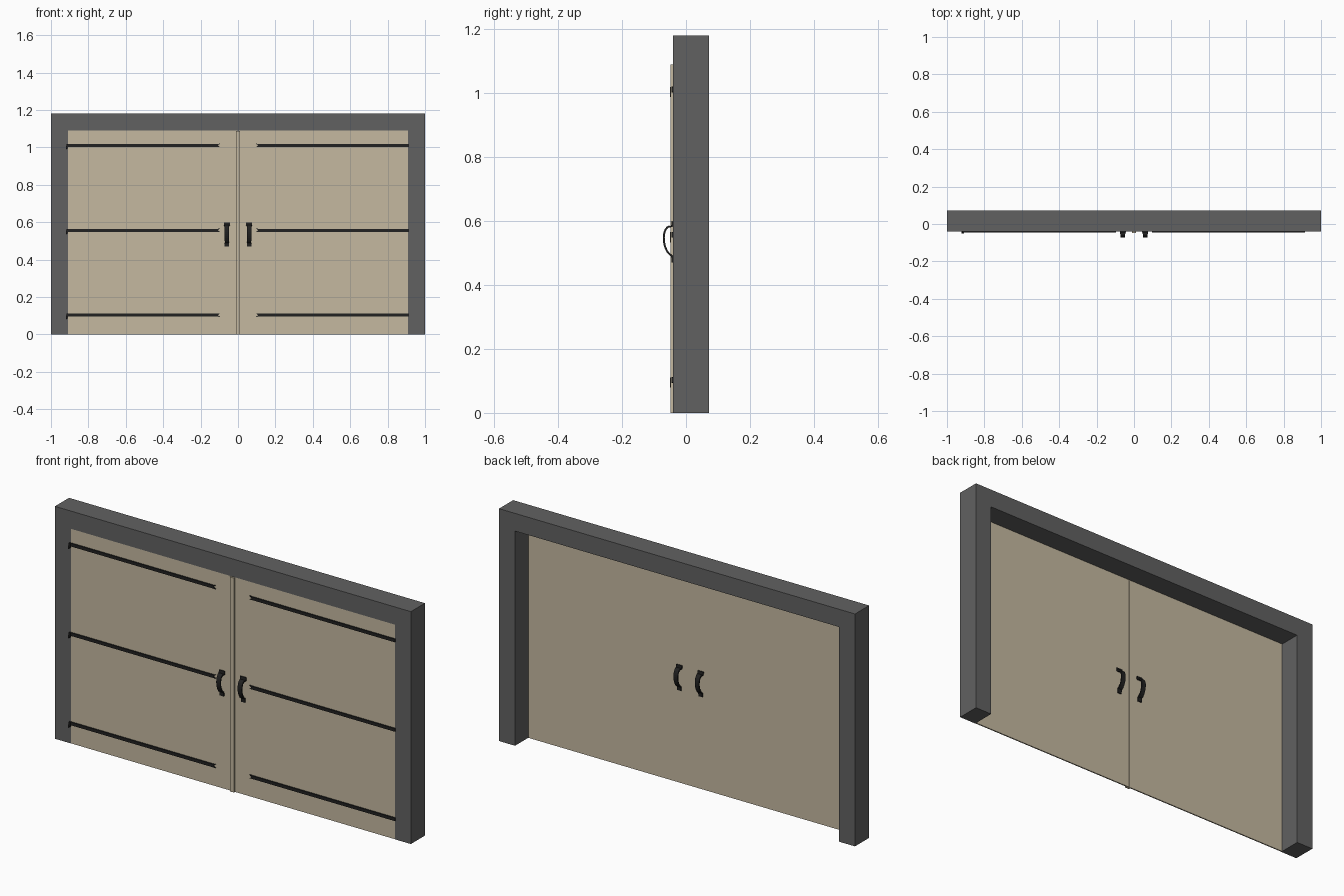
import bpy, bmesh, math
from mathutils import Vector

if "Cube" in bpy.data.objects:
    bpy.data.objects.remove(bpy.data.objects["Cube"])


def material(name, rgb):
    m = bpy.data.materials.new(name)
    m.diffuse_color = (*rgb, 1)
    m.use_nodes = True
    m.node_tree.nodes["Principled BSDF"].inputs["Base Color"].default_value = m.diffuse_color
    return m


STONE = material("grey_frame", (0.12, 0.12, 0.12))
WOOD = material("tan_wood", (0.555, 0.485, 0.352))
IRON = material("black_iron", (0.015, 0.015, 0.015))


def finish(name, bm, mat):
    bmesh.ops.recalc_face_normals(bm, faces=bm.faces)
    me = bpy.data.meshes.new(name)
    bm.to_mesh(me)
    bm.free()
    me.materials.append(mat)
    ob = bpy.data.objects.new(name, me)
    bpy.context.collection.objects.link(ob)
    return ob


def prism(name, outline, y0, y1, mat):
    """Extrude an (x, z) outline from y0 to y1."""
    bm = bmesh.new()
    face = bm.faces.new([bm.verts.new((x, y0, z)) for x, z in outline])
    ext = bmesh.ops.extrude_face_region(bm, geom=[face])
    verts = [g for g in ext["geom"] if isinstance(g, bmesh.types.BMVert)]
    bmesh.ops.translate(bm, verts=verts, vec=(0, y1 - y0, 0))
    return finish(name, bm, mat)


def rect(x0, x1, z0, z1):
    return [(x0, z0), (x1, z0), (x1, z1), (x0, z1)]


def handle(name, x, base, out):
    """Bowed pull bar with flat end plates; out is -1 (front) or 1 (back)."""
    # centre line as (distance from door, height, half width)
    path = [(0.002, 0.599, 0.016), (0.004, 0.583, 0.016)]
    for i in range(13):
        a = math.radians(80 - i * 160 / 12)
        z = 0.537 + 0.046 * math.sin(a)
        d = 0.005 + 0.024 * math.cos(a) + 0.005 * math.sin(a)
        path.append((d, z, 0.0125 - 0.002 * i / 12))
    path += [(0.003, 0.486, 0.011), (0.002, 0.47, 0.011)]
    bm = bmesh.new()
    rings = []
    for i, (d, z, w) in enumerate(path):
        a, b = path[max(i - 1, 0)], path[min(i + 1, len(path) - 1)]
        t = Vector((b[0] - a[0], b[1] - a[1])).normalized()
        n = Vector((-t.y, t.x)) * 0.003
        rings.append([bm.verts.new((x + sx * w, base + out * (d + sn * n.x), z + sn * n.y))
                      for sx, sn in ((-1, -1), (1, -1), (1, 1), (-1, 1))])
    for r, s in zip(rings, rings[1:]):
        for k in range(4):
            bm.faces.new((r[k], r[(k + 1) % 4], s[(k + 1) % 4], s[k]))
    bm.faces.new(rings[0])
    bm.faces.new(rings[-1])
    return finish(name, bm, IRON)


# Surrounding frame: two jambs and a lintel in one piece
prism("door_frame", [(-1, 0), (-0.91, 0), (-0.91, 1.09), (0.91, 1.09),
                     (0.91, 0), (1, 0), (1, 1.18), (-1, 1.18)], -0.041, 0.072, STONE)

# Strip covering the joint between the leaves
prism("centre_strip", rect(-0.011, 0.011, 0, 1.089), -0.049, -0.036, WOOD)

for s, side in ((-1, "left"), (1, "right")):
    # Thin door leaf
    prism(side + "_door", rect(*sorted((s * 0.0015, s * 0.91)), 0, 1.09), -0.040, -0.034, WOOD)
    # Pull handles on both faces
    handle(side + "_front_handle", s * 0.06, -0.040, -1)
    handle(side + "_back_handle", s * 0.06, -0.034, 1)
    # Strap hinges with forked tips
    for z, level in ((0.103, "lower"), (0.557, "middle"), (1.011, "upper")):
        h = 0.008
        strap = [(0.914, z - h), (0.914, z + h), (0.108, z + h), (0.096, z + h + 0.001),
                 (0.107, z), (0.096, z - h - 0.001), (0.108, z - h)]
        prism(f"{side}_{level}_strap", [(s * x, q) for x, q in strap], -0.046, -0.038, IRON)
        # Hinge knuckle hanging at the outer end of the left straps
        if s < 0:
            prism(f"{side}_{level}_knuckle",
                  [(-0.921, z - 0.024), (-0.911, z - 0.018), (-0.908, z + h), (-0.917, z + h)],
                  -0.050, -0.038, IRON)
